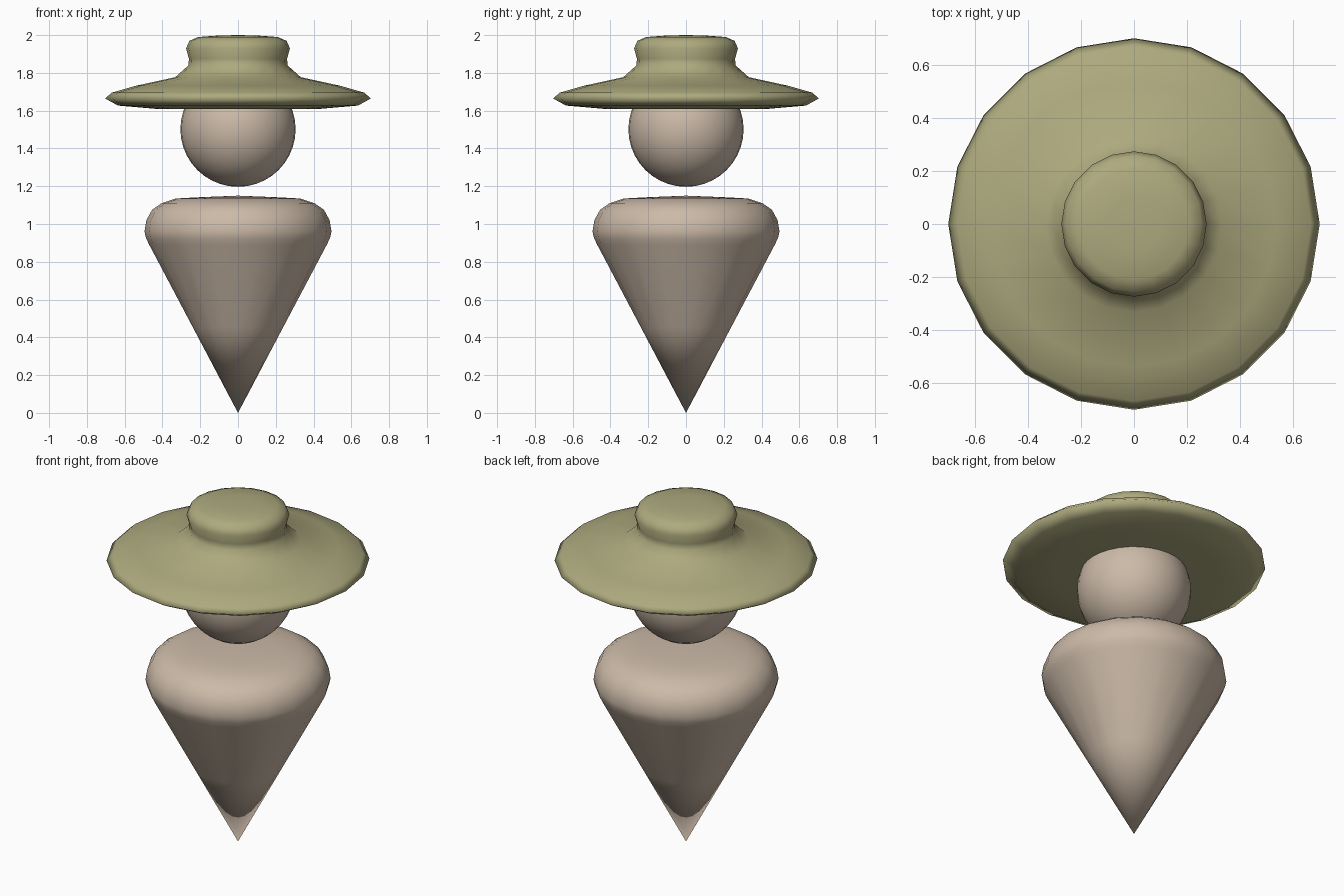
import bpy
import bmesh
import math
from mathutils import Matrix, Vector

SIDES = 20

cube = bpy.data.objects.get("Cube")
if cube:
    bpy.data.objects.remove(cube, do_unlink=True)


def material(name, colour):
    mat = bpy.data.materials.new(name)
    mat.use_nodes = True
    mat.diffuse_color = colour
    mat.node_tree.nodes["Principled BSDF"].inputs["Base Color"].default_value = colour
    return mat


def finish(name, bm, mat):
    """Turn a bmesh into a smooth shaded object."""
    bmesh.ops.recalc_face_normals(bm, faces=bm.faces)
    mesh = bpy.data.meshes.new(name)
    bm.to_mesh(mesh)
    bm.free()
    mesh.materials.append(mat)
    mesh.shade_smooth()
    obj = bpy.data.objects.new(name, mesh)
    bpy.context.collection.objects.link(obj)
    return obj


def lathe(name, profile, mat):
    """Revolve (radius, height) points about the z axis."""
    bm = bmesh.new()
    verts = [bm.verts.new((r, 0, z)) for r, z in profile]
    edges = [bm.edges.new(pair) for pair in zip(verts, verts[1:])]
    bmesh.ops.spin(bm, geom=verts + edges, cent=Vector(), axis=(0, 0, 1),
                   angle=math.tau, steps=SIDES)
    bmesh.ops.remove_doubles(bm, verts=bm.verts, dist=0.0005)
    return finish(name, bm, mat)


skin = material("warm beige", (0.60, 0.49, 0.39, 1))
olive = material("olive green", (0.42, 0.40, 0.21, 1))

# Cone body with rounded shoulders
lathe("body", [(0, 0), (0.24, 0.455), (0.47, 0.89), (0.487, 0.925),
               (0.495, 0.96), (0.485, 1.02), (0.455, 1.075), (0.405, 1.11),
               (0.33, 1.135), (0.2, 1.142), (0, 1.15)], skin)

# Round floating head
bm = bmesh.new()
bmesh.ops.create_uvsphere(bm, u_segments=32, v_segments=20, radius=0.305,
                          matrix=Matrix.Translation((0, 0, 1.502)))
finish("head", bm, skin)

# Wide brimmed hat with a pinched crown
lathe("hat", [(0, 1.61), (0.44, 1.61), (0.635, 1.627), (0.703, 1.664),
              (0.67, 1.695), (0.54, 1.732), (0.333, 1.777), (0.262, 1.84),
              (0.26, 1.875), (0.275, 1.93), (0.257, 1.97), (0.21, 1.99),
              (0.1, 1.998), (0, 2.0)], olive)
